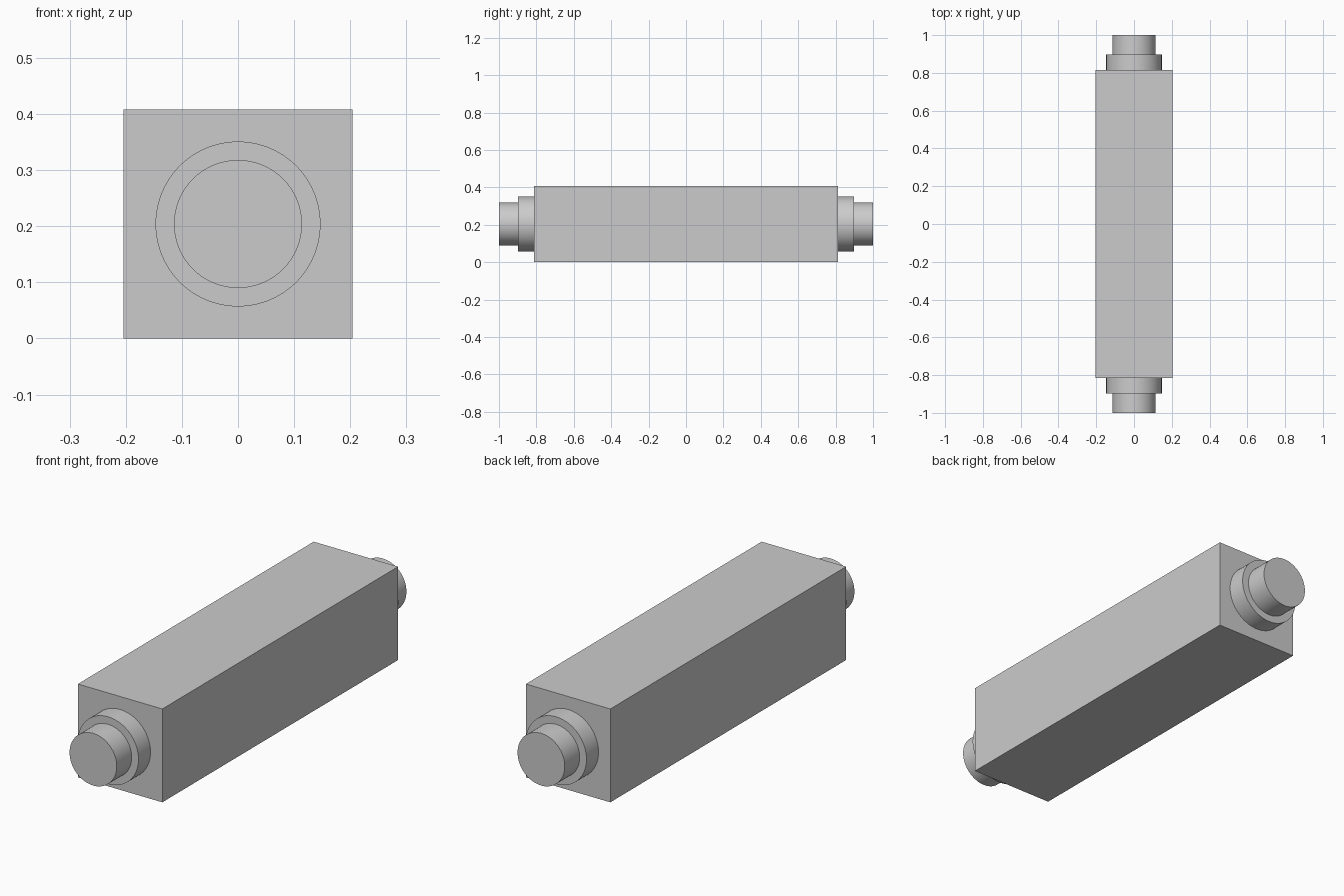
import bpy
import math

cube = bpy.data.objects.get("Cube")
if cube:
    bpy.data.objects.remove(cube, do_unlink=True)

HALF = 0.204       # half width of the square body
BODY_END = 0.814   # y where the body stops
COLLAR_END = 0.897
PIN_END = 1.0

# Single plain grey
grey = bpy.data.materials.new("plain_grey")
grey.use_nodes = True
colour = (0.6, 0.6, 0.6, 1)
grey.diffuse_color = colour
grey.node_tree.nodes["Principled BSDF"].inputs["Base Color"].default_value = colour


def finish(name):
    obj = bpy.context.object
    obj.name = name
    obj.data.materials.append(grey)
    bpy.ops.object.transform_apply(location=False, rotation=True, scale=True)
    return obj


def round_step(name, radius, start, end, side):
    """Cylinder along y between two distances from the centre."""
    bpy.ops.mesh.primitive_cylinder_add(
        vertices=96, radius=radius, depth=end - start,
        location=(0, side * (start + end) / 2, HALF),
        rotation=(math.pi / 2, 0, 0))
    finish(name)
    bpy.ops.object.shade_smooth_by_angle(angle=math.radians(30))


# Long square body
bpy.ops.mesh.primitive_cube_add(size=2, location=(0, 0, HALF))
bpy.context.object.scale = (HALF, BODY_END, HALF)
finish("body")

# Stepped round journals at both ends
for label, side in (("front", -1), ("back", 1)):
    round_step(label + "_collar", 0.147, BODY_END, COLLAR_END, side)
    round_step(label + "_pin", 0.114, COLLAR_END, PIN_END, side)
